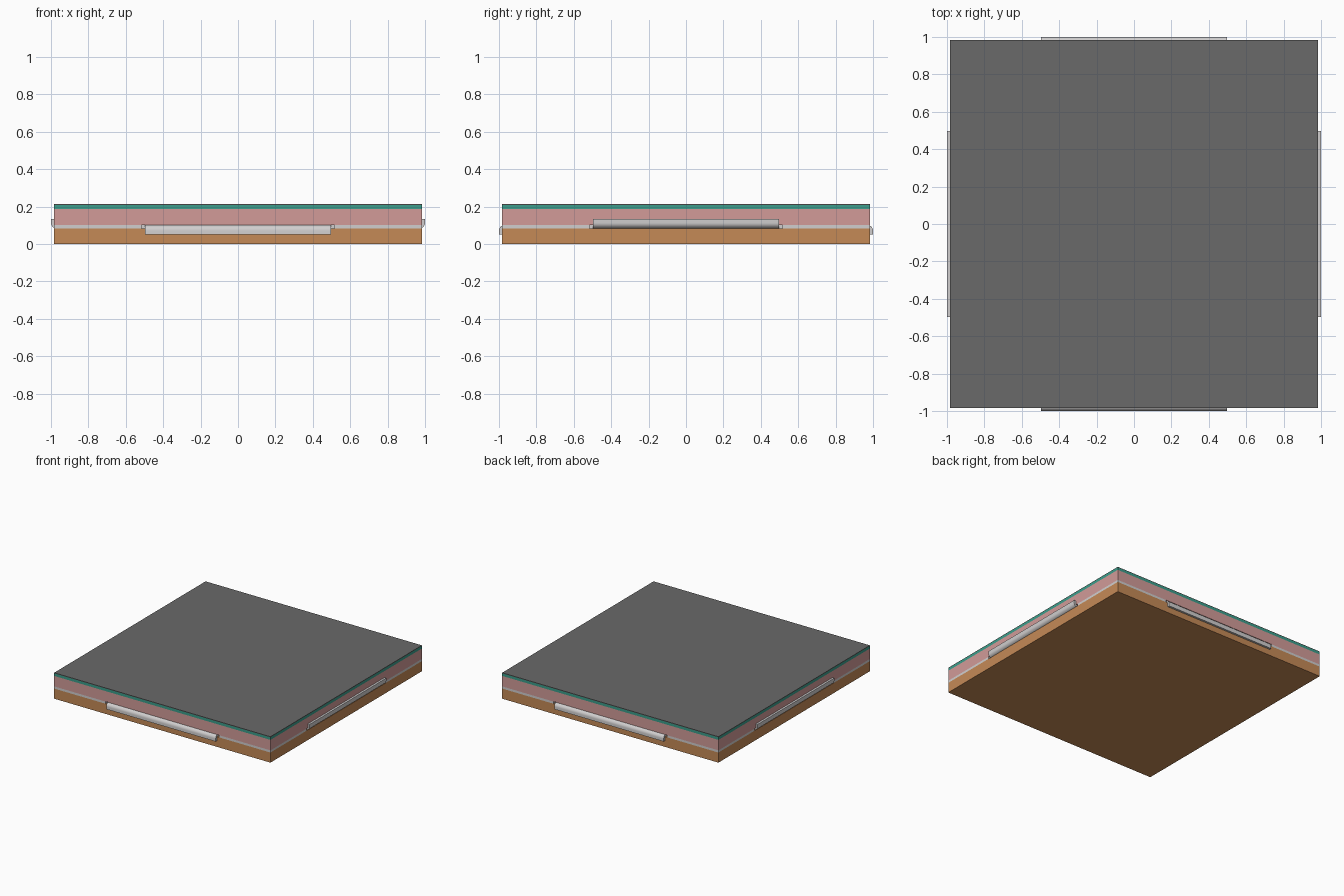
import bpy, bmesh, math
from mathutils import Matrix

if "Cube" in bpy.data.objects:
    bpy.data.objects.remove(bpy.data.objects["Cube"])

H = 0.983            # half width of the panel
Z0, Z1 = 0.083, 0.101  # bent sheet underside and top
T = Z1 - Z0


def material(name, rgb):
    m = bpy.data.materials.new(name)
    m.diffuse_color = (*[(c / 255) ** 2.2 for c in rgb], 1)
    m.use_nodes = True
    m.node_tree.nodes["Principled BSDF"].inputs["Base Color"].default_value = m.diffuse_color
    return m


WOOD = material("tan", (196, 137, 87))
STEEL = material("light grey", (208, 206, 206))
PINK = material("pink", (209, 154, 151))
TEAL = material("teal", (62, 156, 138))
DARK = material("dark grey", (105, 105, 105))


def finish(name, bm, mat):
    bmesh.ops.recalc_face_normals(bm, faces=bm.faces)
    me = bpy.data.meshes.new(name)
    bm.to_mesh(me)
    bm.free()
    me.materials.append(mat)
    ob = bpy.data.objects.new(name, me)
    bpy.context.collection.objects.link(ob)
    return ob


def prism(name, pts, z0, z1, mat):
    bm = bmesh.new()
    f = bm.faces.new([bm.verts.new((x, y, z0)) for x, y in pts])
    top = bmesh.ops.extrude_face_region(bm, geom=[f])["geom"]
    bmesh.ops.translate(bm, vec=(0, 0, z1 - z0),
                        verts=[v for v in top if isinstance(v, bmesh.types.BMVert)])
    return finish(name, bm, mat)


# square layers below and above the sheet
square = [(-H, -H), (H, -H), (H, H), (-H, H)]
prism("base_board", square, 0, Z0, WOOD)
prism("insulation_layer", square, Z1, 0.187, PINK)
prism("membrane_layer", square, 0.187, 0.208, TEAL)
prism("top_cover", square, 0.208, 0.213, DARK)

# flat sheet with relief notches beside each flange
R = 0.03             # outer bend radius
B = 1 - R            # where the bend begins
A, N = 0.497, 0.515  # flange half length, notch outer edge
side = [(-H, -H), (-N, -H), (-N, -B + 0.01), (-A, -B + 0.01), (-A, -B),
        (A, -B), (A, -B + 0.01), (N, -B + 0.01), (N, -H)]
outline = []
for k in range(4):
    c, s = round(math.cos(k * math.pi / 2)), round(math.sin(k * math.pi / 2))
    outline += [(c * x - s * y, s * x + c * y) for x, y in side]
prism("metal_sheet", outline, Z0, Z1, STEEL)


# flanges: curl upward on the left and right, downward on front and back
def flange(name, turn, up):
    arc = [i * math.pi / 16 for i in range(9)]
    prof = [(B + R * math.sin(a), R - R * math.cos(a)) for a in arc]
    prof.append((1, 0.051))
    prof.append((1 - T, 0.051))
    r = R - T
    prof += [(B + r * math.sin(a), R - r * math.cos(a)) for a in reversed(arc)]
    bm = bmesh.new()
    f = bm.faces.new([bm.verts.new((x, -A, Z0 + d if up else Z1 - d)) for x, d in prof])
    ext = bmesh.ops.extrude_face_region(bm, geom=[f])["geom"]
    bmesh.ops.translate(bm, vec=(0, 2 * A, 0),
                        verts=[v for v in ext if isinstance(v, bmesh.types.BMVert)])
    bm.transform(Matrix.Rotation(turn * math.pi / 2, 4, "Z"))
    ob = finish(name, bm, STEEL)
    bpy.ops.object.select_all(action="DESELECT")
    ob.select_set(True)
    bpy.context.view_layer.objects.active = ob
    bpy.ops.object.shade_smooth_by_angle(angle=math.radians(30))


for turn, name in enumerate(["right", "back", "left", "front"]):
    flange(name + "_flange", turn, turn % 2 == 0)
